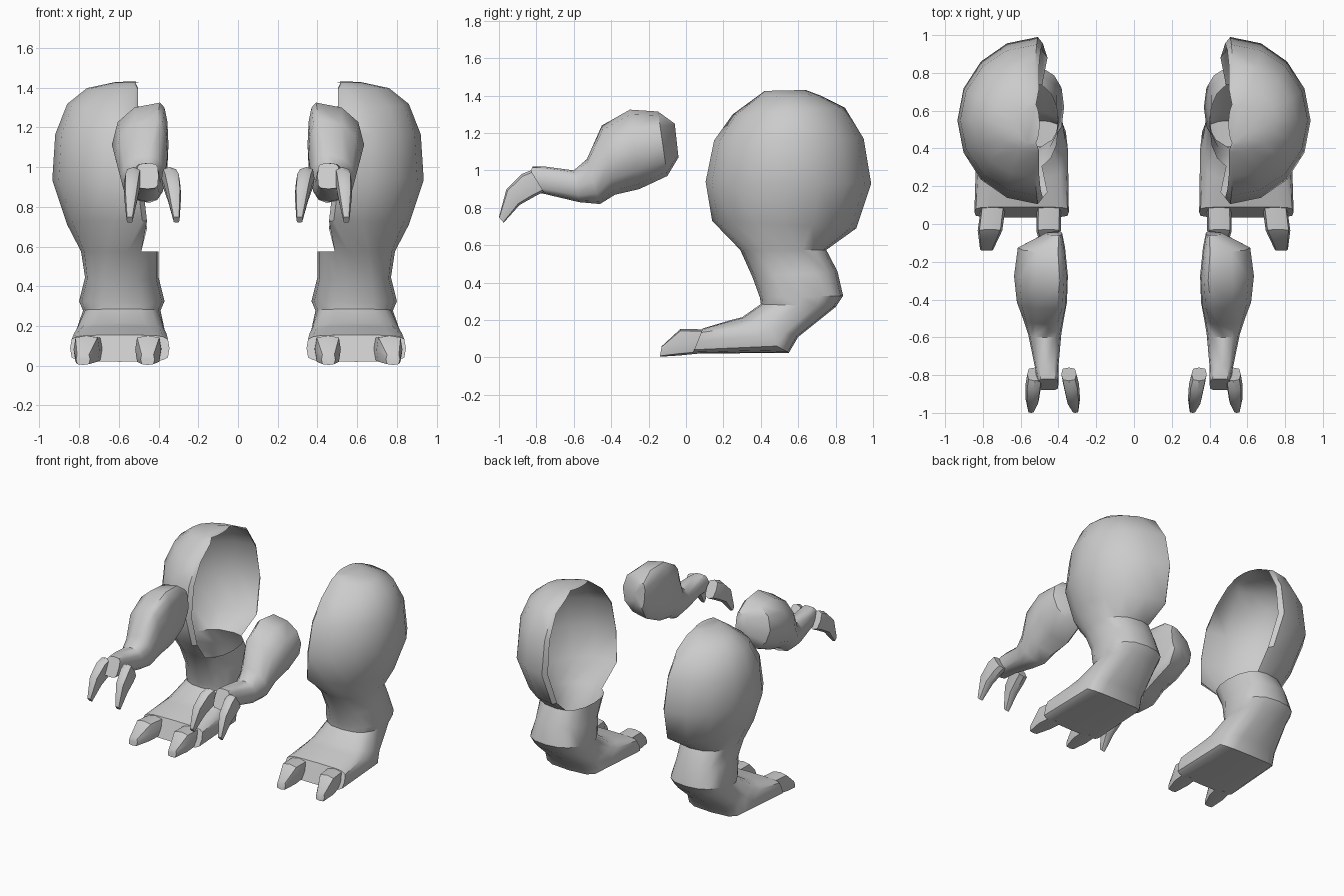
import bpy, bmesh, math

if "Cube" in bpy.data.objects:
    bpy.data.objects.remove(bpy.data.objects["Cube"])

grey = bpy.data.materials.new("plain grey")
grey.diffuse_color = (0.6, 0.6, 0.6, 1)
grey.use_nodes = True
grey.node_tree.nodes["Principled BSDF"].inputs["Base Color"].default_value = grey.diffuse_color


def ring(front, back, x0, x1, f, sq, n):
    """Closed section between two (y, z) points; f places its widest line, sq squares it."""
    cx = x0 + f * (x1 - x0)
    pts = []
    for i in range(n):
        a = 2 * math.pi * i / n
        c, s = math.cos(a), math.sin(a)
        c = math.copysign(abs(c) ** sq, c)
        s = math.copysign(abs(s) ** sq, s)
        t = (1 - c) / 2
        x = cx + s * ((x1 - cx) if s > 0 else (cx - x0))
        pts.append((x, front[0] + t * (back[0] - front[0]), front[1] + t * (back[1] - front[1])))
    return pts


def loft(name, sections, n=16, open_rings=0, angle=40):
    """Skin the sections, leaving the inner side open over the first open_rings bands."""
    bm = bmesh.new()
    rows = [[bm.verts.new(p) for p in ring(*s, n)] for s in sections]
    for r in range(len(rows) - 1):
        for i in range(n):
            if r < open_rings and n * 0.56 <= i < n * 0.93:
                continue
            j = (i + 1) % n
            bm.faces.new((rows[r][i], rows[r][j], rows[r + 1][j], rows[r + 1][i]))
    bm.faces.new(rows[0])
    bm.faces.new(rows[-1][::-1])
    bmesh.ops.delete(bm, geom=[v for v in bm.verts if not v.link_faces], context='VERTS')
    bmesh.ops.recalc_face_normals(bm, faces=bm.faces)
    # point the skin outwards: the face farthest from the middle plane looks along +x
    if max(bm.faces, key=lambda q: q.calc_center_median().x).normal.x < 0:
        bmesh.ops.reverse_faces(bm, faces=bm.faces)
    mesh = bpy.data.meshes.new(name)
    bm.to_mesh(mesh)
    bm.free()
    mesh.materials.append(grey)
    ob = bpy.data.objects.new(name, mesh)
    bpy.context.collection.objects.link(ob)
    bpy.ops.object.select_all(action='DESELECT')
    ob.select_set(True)
    bpy.context.view_layer.objects.active = ob
    bpy.ops.object.shade_smooth_by_angle(angle=math.radians(angle))
    ob.modifiers.new("other side", 'MIRROR')
    return ob


# Leg: hollow thigh open on the inner side, then shin, hock and foot
loft("leg", [
    ((0.42, 1.425), (0.64, 1.43), 0.50, 0.62, 0.25, 1, 16)[:6],
    ((0.38, 1.395), (0.72, 1.40), 0.48, 0.76, 0.14, 1),
    ((0.25, 1.30), (0.85, 1.335), 0.47, 0.86, 0.14, 1),
    ((0.15, 1.16), (0.95, 1.17), 0.46, 0.92, 0.12, 1),
    ((0.105, 0.94), (0.99, 0.93), 0.44, 0.935, 0.14, 1),
    ((0.14, 0.73), (0.91, 0.69), 0.42, 0.86, 0.14, 1),
    ((0.29, 0.575), (0.75, 0.575), 0.40, 0.79, 0.4, 0.85),
    ((0.355, 0.43), (0.81, 0.46), 0.40, 0.77, 0.5, 0.8),
    ((0.395, 0.32), (0.84, 0.33), 0.37, 0.80, 0.5, 0.8),
    ((0.40, 0.285), (0.80, 0.27), 0.39, 0.78, 0.5, 0.75),
    ((0.30, 0.215), (0.60, 0.11), 0.365, 0.82, 0.5, 0.65),
    ((0.24, 0.20), (0.55, 0.025), 0.35, 0.835, 0.5, 0.55),
    ((0.09, 0.155), (0.035, 0.02), 0.345, 0.845, 0.5, 0.4),
], open_rings=6)

# Arm: flat-sided shoulder tapering to a rounded wrist
loft("arm", [
    ((-0.06, 1.25), (-0.04, 1.07), 0.38, 0.47, 0.2, 0.9),
    ((-0.15, 1.315), (-0.10, 0.97), 0.365, 0.615, 0.15, 0.9),
    ((-0.30, 1.325), (-0.25, 0.90), 0.35, 0.635, 0.15, 0.9),
    ((-0.45, 1.24), (-0.38, 0.87), 0.355, 0.62, 0.2, 0.9),
    ((-0.53, 1.06), (-0.46, 0.82), 0.37, 0.59, 0.35, 0.9),
    ((-0.60, 1.00), (-0.57, 0.83), 0.385, 0.56, 0.5, 0.8),
    ((-0.75, 1.02), (-0.76, 0.875), 0.40, 0.525, 0.5, 0.65),
    ((-0.82, 1.02), (-0.88, 0.89), 0.40, 0.51, 0.5, 0.5),
], n=12)

# Hand claws: a hooked pair on each wrist
for name, base, tip in (("inner_hand_claw", 0.345, 0.31), ("outer_hand_claw", 0.525, 0.545)):
    prof = [((-0.83, 1.0), (-0.76, 0.885), 0.04), ((-0.88, 0.98), (-0.81, 0.86), 0.042),
            ((-0.96, 0.90), (-0.89, 0.815), 0.036), ((-1.0, 0.75), (-0.975, 0.72), 0.016)]
    loft(name, [(a, b, base + (tip - base) * k / 3 - w, base + (tip - base) * k / 3 + w, 0.5, 0.6)
                for k, (a, b, w) in enumerate(prof)], n=8)

# Toe claws: two blunt wedges on each foot
for name, base, tip in (("inner_toe_claw", 0.45, 0.455), ("outer_toe_claw", 0.745, 0.78)):
    prof = [((0.12, 0.15), (0.06, 0.02), 0.065), ((-0.03, 0.152), (-0.04, 0.01), 0.065),
            ((-0.13, 0.06), (-0.14, 0.004), 0.035)]
    loft(name, [(a, b, base + (tip - base) * k / 2 - w, base + (tip - base) * k / 2 + w, 0.5, 0.45)
                for k, (a, b, w) in enumerate(prof)], n=8)
